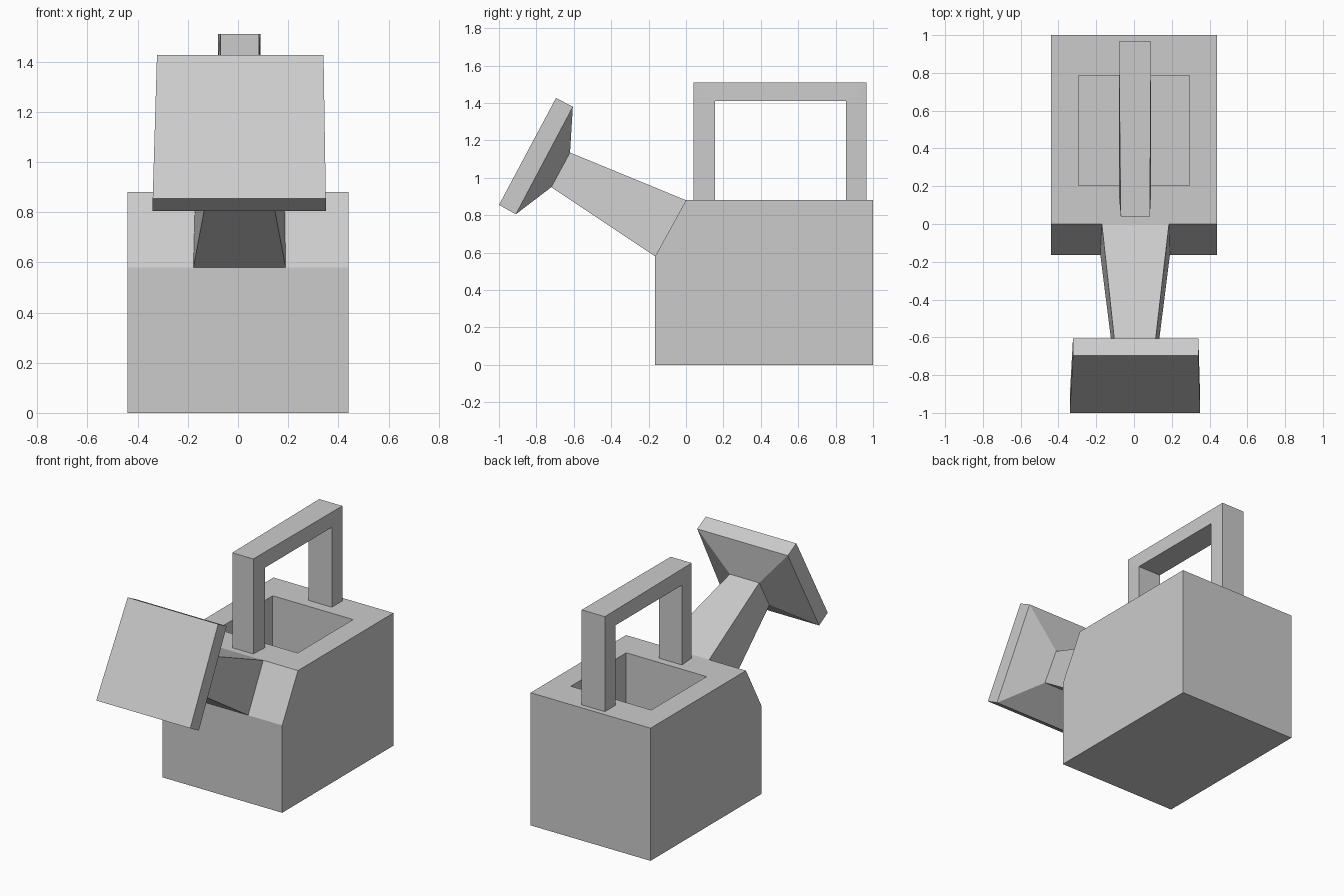
import bpy, bmesh

if "Cube" in bpy.data.objects:
    bpy.data.objects.remove(bpy.data.objects["Cube"])


def finish(bm, name):
    bmesh.ops.recalc_face_normals(bm, faces=bm.faces)
    mesh = bpy.data.meshes.new(name)
    bm.to_mesh(mesh)
    bm.free()
    obj = bpy.data.objects.new(name, mesh)
    bpy.context.collection.objects.link(obj)
    return obj


def loft(name, sections, caps=(True, True)):
    """Skin a row of four-sided sections: (upper yz, x0, x1, lower yz, x0, x1)."""
    bm = bmesh.new()
    rings = []
    for (ya, za), a0, a1, (yb, zb), b0, b1 in sections:
        pts = [(a0, ya, za), (a1, ya, za), (b1, yb, zb), (b0, yb, zb)]
        rings.append([bm.verts.new(p) for p in pts])
    for r, s in zip(rings, rings[1:]):
        for i in range(4):
            j = (i + 1) % 4
            bm.faces.new((r[i], r[j], s[j], s[i]))
    for cap, ring in zip(caps, (rings[0], rings[-1])):
        if cap:
            bm.faces.new(ring)
    return finish(bm, name)


# Body: side profile with a sloped front shoulder, extruded across x
bm = bmesh.new()
profile = [(-0.165, 0), (1, 0), (1, 0.88), (0, 0.88), (-0.165, 0.58)]
side = bm.faces.new([bm.verts.new((-0.44, y, z)) for y, z in profile])
ext = bmesh.ops.extrude_face_region(bm, geom=[side])
bmesh.ops.translate(bm, vec=(0.88, 0, 0),
                    verts=[v for v in ext["geom"] if isinstance(v, bmesh.types.BMVert)])
bmesh.ops.recalc_face_normals(bm, faces=bm.faces)

# Filling basin: inset the top, then push it down
top = max(bm.faces, key=lambda f: f.calc_center_median().z)
bmesh.ops.inset_individual(bm, faces=[top], thickness=0.15)
for v in top.verts:
    v.co.x = 0.295 if v.co.x > 0 else -0.295
    v.co.y = 0.785 if v.co.y > 0.5 else 0.205
floor = bmesh.ops.extrude_discrete_faces(bm, faces=[top])["faces"][0]
bmesh.ops.translate(bm, vec=(0, 0, -0.7), verts=floor.verts)
finish(bm, "can_body")

# Spout running into the flared sprinkler head
neck = ((-0.62, 1.135), -0.103, 0.113, (-0.72, 0.95), -0.108, 0.12)
loft("spout", [
    ((0, 0.88), -0.17, 0.185, (-0.165, 0.58), -0.178, 0.19),
    neck], caps=(False, False))
loft("sprinkler_head", [
    neck,
    ((-0.605, 1.38), -0.323, 0.341, (-0.91, 0.805), -0.34, 0.35),
    ((-0.695, 1.427), -0.323, 0.341, (-1.0, 0.855), -0.34, 0.35)],
    caps=(False, True))

# Handle: square bar following an arch, front edge slightly narrower
w, n = (-0.08, 0.09), (-0.07, 0.084)
loft("handle", [
    ((0.04, 0.88), *n, (0.155, 0.88), *w),
    ((0.04, 1.51), *n, (0.155, 1.41), *w),
    ((0.965, 1.51), *w, (0.855, 1.41), *w),
    ((0.965, 0.88), *w, (0.855, 0.88), *w)], caps=(False, False))
